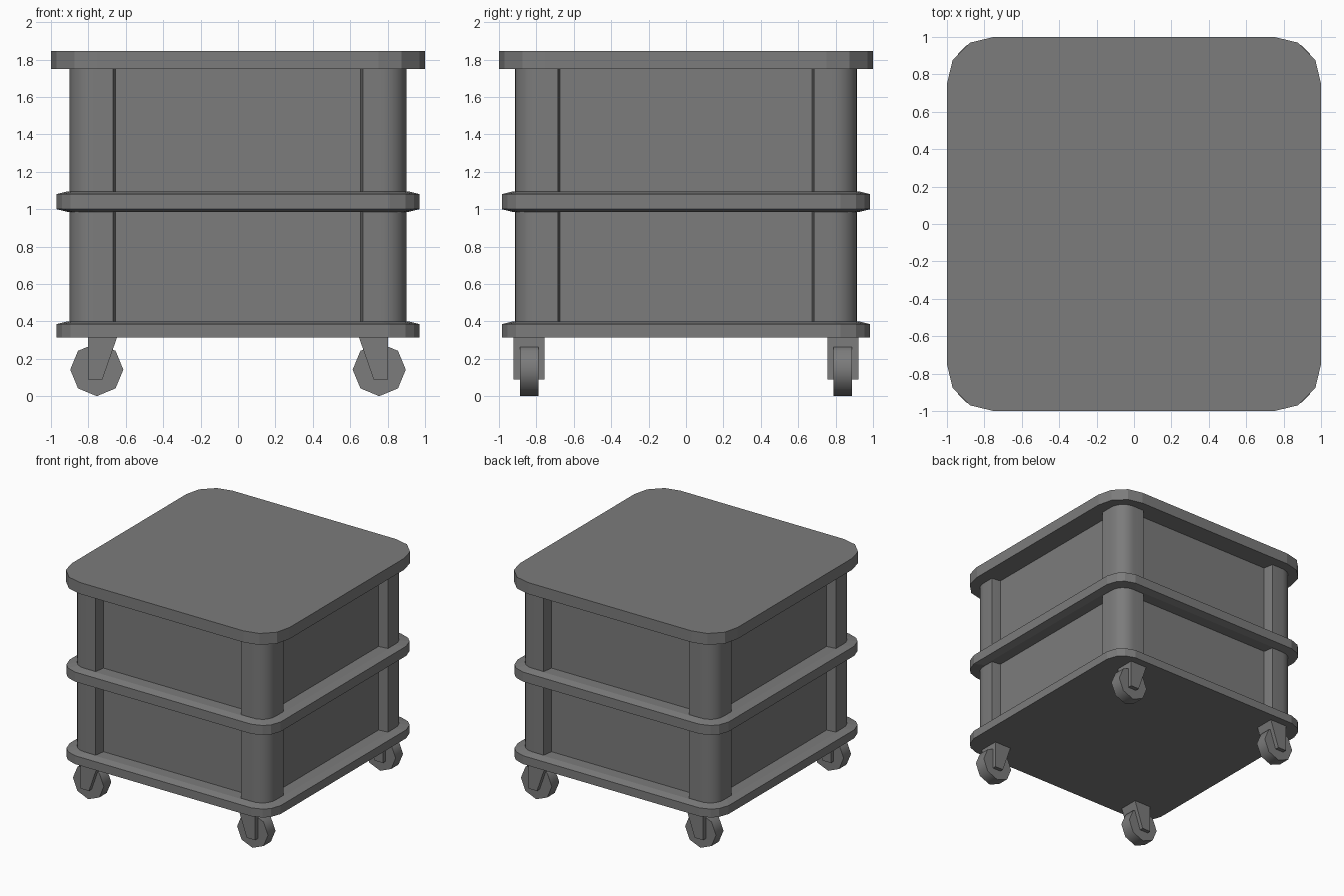
import bpy, math

cube = bpy.data.objects.get("Cube")
if cube:
    bpy.data.objects.remove(cube, do_unlink=True)

grey = bpy.data.materials.new("grey")
grey.use_nodes = True
colour = (0.2, 0.2, 0.2, 1)
grey.diffuse_color = colour
grey.node_tree.nodes["Principled BSDF"].inputs["Base Color"].default_value = colour


def build(name, rings, smooth=None):
    """Skin a stack of equal-length rings and cap both ends."""
    n = len(rings[0])
    verts = [p for ring in rings for p in ring]
    faces = [tuple(range(n)), tuple(range(len(verts) - n, len(verts)))]
    for r in range(len(rings) - 1):
        for i in range(n):
            j = (i + 1) % n
            faces.append((r * n + i, r * n + j, r * n + n + j, r * n + n + i))
    mesh = bpy.data.meshes.new(name)
    mesh.from_pydata(verts, [], faces)
    mesh.materials.append(grey)
    obj = bpy.data.objects.new(name, mesh)
    bpy.context.collection.objects.link(obj)
    bpy.ops.object.select_all(action="DESELECT")
    obj.select_set(True)
    bpy.context.view_layer.objects.active = obj
    bpy.ops.object.mode_set(mode="EDIT")
    bpy.ops.mesh.select_all(action="SELECT")
    bpy.ops.mesh.normals_make_consistent(inside=False)
    bpy.ops.object.mode_set(mode="OBJECT")
    if smooth:
        bpy.ops.object.shade_smooth_by_angle(angle=math.radians(smooth))
    return obj


def slab_ring(hx, hy, z, corner):
    """Rectangle outline with three-sided rounded corners."""
    points = []
    for sx, sy in ((1, 1), (-1, 1), (-1, -1), (1, -1)):
        quarter = [(sx * (hx - a), sy * (hy - b), z) for a, b in corner]
        points += quarter if sx * sy > 0 else quarter[::-1]
    return points


def corner_cut(size, mid, small):
    return [(0, size), (small, mid), (mid, small), (size, 0)]


# Table top
top_corner = corner_cut(0.25, 0.125, 0.03)
build("table_top", [slab_ring(1, 1, z, top_corner) for z in (1.75, 1.845)])

# Trays with sloping ledges
tray_corner = corner_cut(0.16, 0.075, 0.03)


def tray(name, levels):
    build(name, [slab_ring(0.97 - d, 0.985 - d, z, tray_corner) for z, d in levels])


tray("lower_tray", [(0.315, 0), (0.385, 0), (0.4, 0.06)])
tray("middle_tray", [(0.985, 0.06), (1.0, 0), (1.08, 0), (1.095, 0.06)])

# Recessed panels of the two tiers
tiers = {"lower": (0.39, 0.995), "upper": (1.085, 1.76)}
for tier, (low, high) in tiers.items():
    square = [(1, 1), (-1, 1), (-1, -1), (1, -1)]
    build(tier + "_box", [[(x * 0.82, y * 0.83, z) for x, y in square] for z in (low, high)])

# Corner posts and casters
WHEEL_R, WHEEL_Z = 0.142, 0.145
for side, sx in (("left", 1), ("right", -1)):
    for end, sy in (("front", -1), ("back", 1)):
        place = end + "_" + side
        # Post section: rounded outside corner, slightly slanted inner edges
        radius = 0.127
        arc = [math.radians(90 * k / 6) for k in range(7)]
        section = [(0.65, 0.8), (0.668, 0.915)]
        section += [(0.9 - radius + radius * math.sin(t),
                     0.915 - radius + radius * math.cos(t)) for t in arc]
        section += [(0.9, 0.685), (0.79, 0.67), (0.65, 0.67)]
        for tier, (low, high) in tiers.items():
            build(tier + "_post_" + place,
                  [[(sx * x, sy * y, z) for x, y in section] for z in (low, high)], 30)

        # Caster fork, slanted on the inner side
        fork = [(0.645, 0.32), (0.803, 0.32), (0.803, 0.09), (0.725, 0.09)]
        build("caster_fork_" + place,
              [[(sx * x, sy * y, z) for x, z in fork] for y in (0.757, 0.922)])

        # Eight-sided wheel
        spokes = [math.radians(45 * k) for k in range(8)]
        build("wheel_" + place,
              [[(sx * 0.755 + WHEEL_R * math.cos(t), sy * 0.838 + dy,
                 WHEEL_Z - 0.003 + WHEEL_R * math.sin(t)) for t in spokes]
               for dy in (-0.049, 0.049)], 50)
